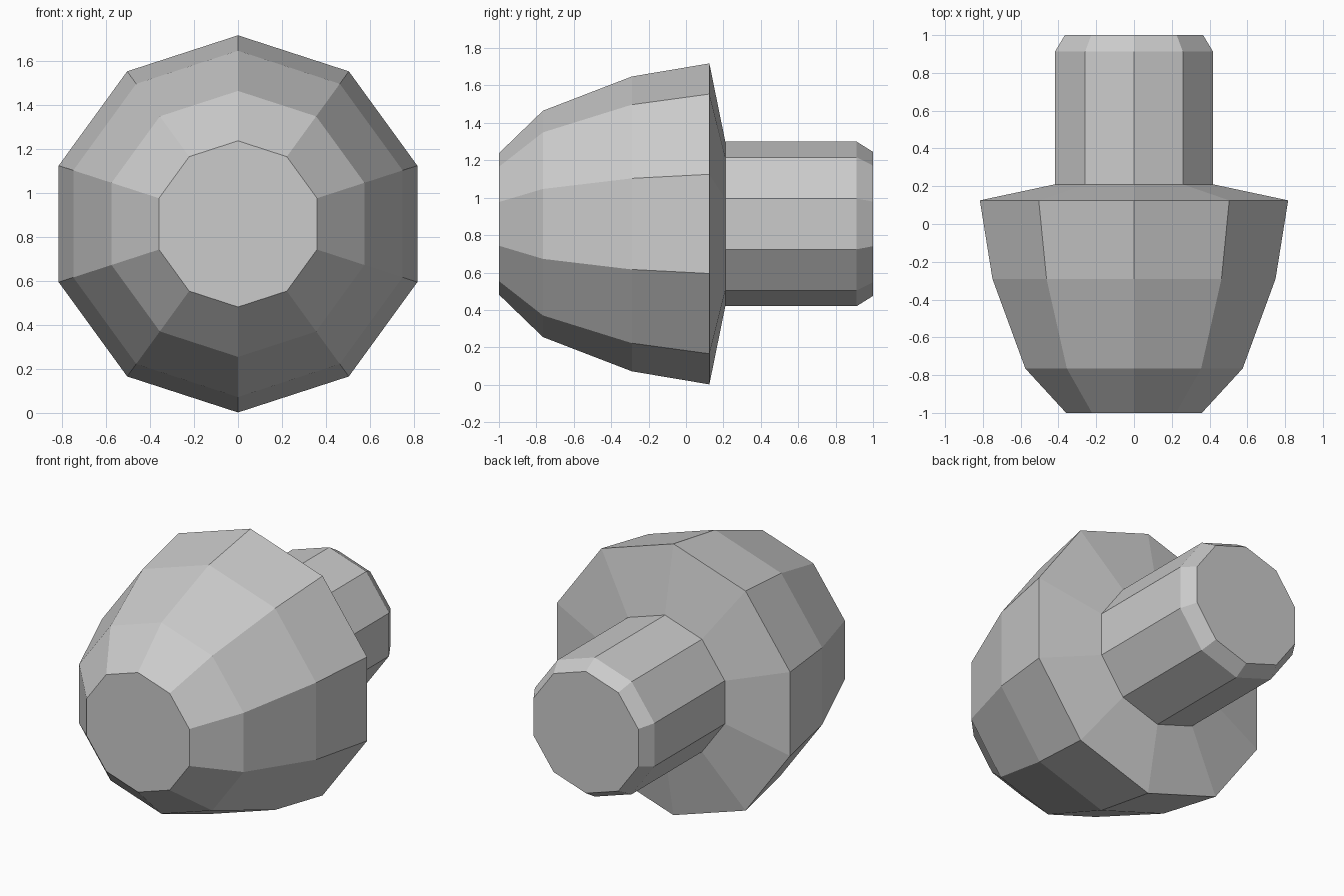
import bpy
import bmesh
import math

cube = bpy.data.objects.get("Cube")
if cube:
    bpy.data.objects.remove(cube, do_unlink=True)

SIDES = 10
AXIS_Z = 0.86

grey = bpy.data.materials.new("light_grey")
grey.use_nodes = True
colour = (0.6, 0.6, 0.6, 1)
grey.diffuse_color = colour
grey.node_tree.nodes["Principled BSDF"].inputs["Base Color"].default_value = colour


def lathe(name, profile):
    """Closed faceted solid around the y axis from (y, radius) rings."""
    bm = bmesh.new()
    rings = []
    for y, radius in profile:
        angles = [math.tau * i / SIDES for i in range(SIDES)]
        rings.append([bm.verts.new((radius * math.sin(a), y, AXIS_Z + radius * math.cos(a)))
                      for a in angles])
    for a, b in zip(rings, rings[1:]):
        for i in range(SIDES):
            j = (i + 1) % SIDES
            bm.faces.new((a[i], a[j], b[j], b[i]))
    bm.faces.new(rings[0])
    bm.faces.new(rings[-1])
    bmesh.ops.recalc_face_normals(bm, faces=bm.faces)
    mesh = bpy.data.meshes.new(name)
    bm.to_mesh(mesh)
    bm.free()
    mesh.materials.append(grey)
    obj = bpy.data.objects.new(name, mesh)
    bpy.context.collection.objects.link(obj)
    return obj


# Domed head, flared collar and chamfered stem in one turned profile
lathe("knob_with_stem", [
    (-1.0, 0.378), (-0.765, 0.605), (-0.29, 0.788), (0.125, 0.858),
    (0.21, 0.44), (0.912, 0.44), (1.0, 0.385),
])
